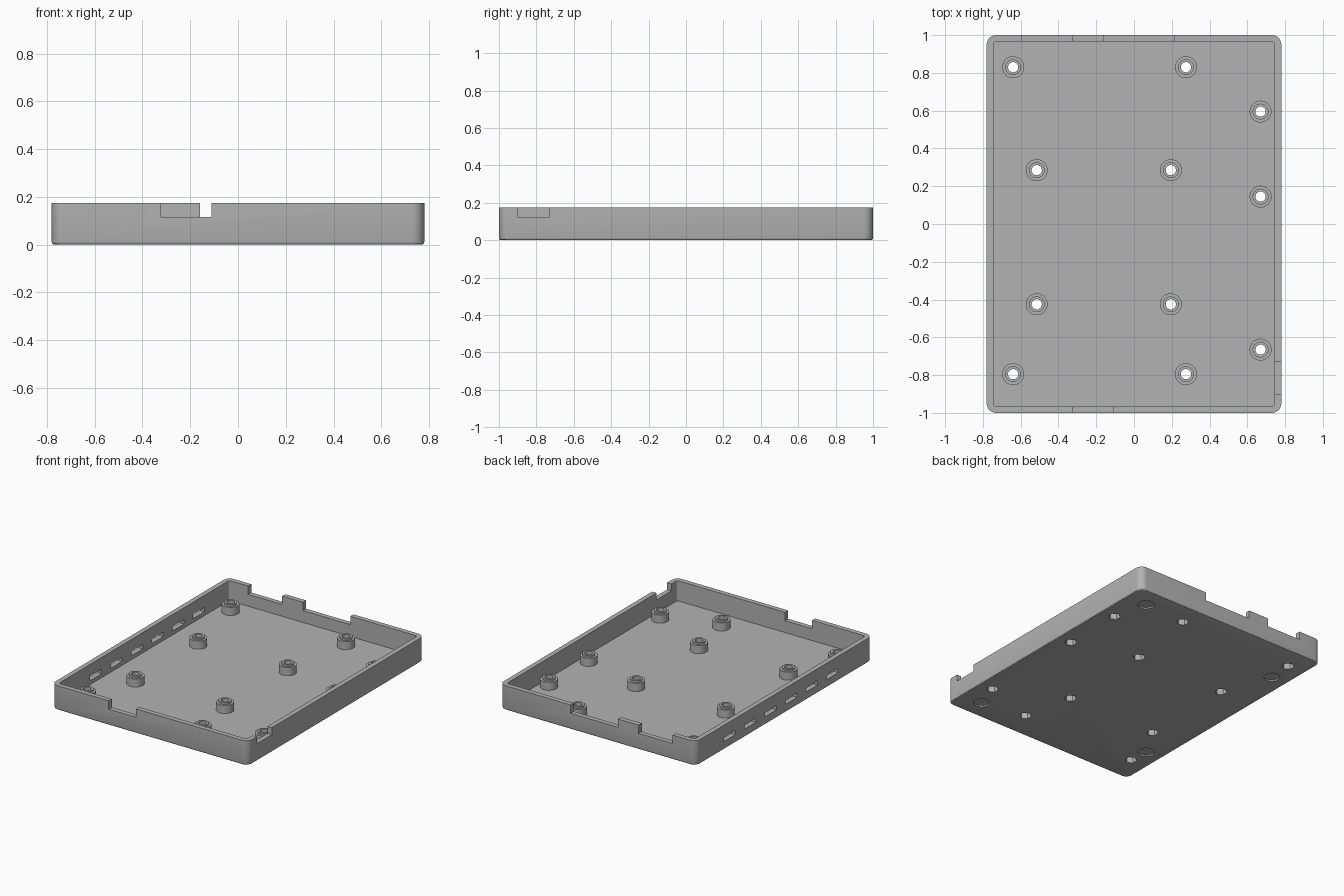
import bpy, bmesh, math
from mathutils import Matrix

cube = bpy.data.objects.get("Cube")
if cube:
    bpy.data.objects.remove(cube, do_unlink=True)

W, D, H = 1.56, 2.0, 0.175
WALL, FLOOR, TOP = 0.035, 0.03, 0.1

grey = bpy.data.materials.new("plain grey")
grey.use_nodes = True
colour = (0.45, 0.45, 0.45, 1)
grey.diffuse_color = colour
grey.node_tree.nodes["Principled BSDF"].inputs["Base Color"].default_value = colour


def make(name, bm):
    bmesh.ops.recalc_face_normals(bm, faces=bm.faces)
    mesh = bpy.data.meshes.new(name)
    bm.to_mesh(mesh)
    bm.free()
    mesh.materials.append(grey)
    ob = bpy.data.objects.new(name, mesh)
    bpy.context.collection.objects.link(ob)
    return ob


def add_box(bm, x0, x1, y0, y1, z0, z1):
    m = Matrix.Translation(((x0 + x1) / 2, (y0 + y1) / 2, (z0 + z1) / 2))
    m = m @ Matrix.Diagonal((x1 - x0, y1 - y0, z1 - z0, 1))
    return bmesh.ops.create_cube(bm, size=1, matrix=m)["verts"]


def add_cylinder(bm, x, y, r, z0, z1, sides=32):
    bmesh.ops.create_cone(bm, cap_ends=True, segments=sides, radius1=r, radius2=r,
                          depth=z1 - z0, matrix=Matrix.Translation((x, y, (z0 + z1) / 2)))


def rounded_box(name, w, d, z0, z1, radius, bottom):
    bm = bmesh.new()
    add_box(bm, -w / 2, w / 2, -d / 2, d / 2, z0, z1)
    upright = [e for e in bm.edges if abs(e.verts[0].co.z - e.verts[1].co.z) > 0.01]
    bmesh.ops.bevel(bm, geom=upright, offset=radius, segments=8, profile=0.5, affect='EDGES')
    if bottom:
        low = [e for e in bm.edges if all(v.co.z < z0 + 0.001 for v in e.verts)]
        bmesh.ops.bevel(bm, geom=low, offset=bottom, segments=3, profile=0.5, affect='EDGES')
    return make(name, bm)


def combine(target, other, operation):
    mod = target.modifiers.new(operation, 'BOOLEAN')
    mod.operation, mod.object, mod.solver = operation, other, 'EXACT'
    bpy.ops.object.select_all(action='DESELECT')
    bpy.context.view_layer.objects.active = target
    target.select_set(True)
    bpy.ops.object.modifier_apply(modifier=mod.name)
    bpy.data.objects.remove(other, do_unlink=True)


# Open tray
tray = rounded_box("tray", W, D, 0, H, 0.05, 0.012)
combine(tray, rounded_box("cavity", W - 2 * WALL, D - 2 * WALL, FLOOR, H + 0.1, 0.015, 0),
        'DIFFERENCE')

# Stepped screw bosses
posts = [(x, y) for x in (-0.64, 0.275) for y in (0.83, -0.795)]
posts += [(x, y) for x in (-0.515, 0.195) for y in (0.285, -0.425)]
posts += [(0.67, y) for y in (0.595, 0.145, -0.665)]
for radius, top in ((0.058, TOP - 0.012), (0.042, TOP)):
    bm = bmesh.new()
    for x, y in posts:
        add_cylinder(bm, x, y, radius, FLOOR - 0.01, top)
    combine(tray, make("bosses", bm), 'UNION')

# Screw holes
bm = bmesh.new()
for x, y in posts:
    add_cylinder(bm, x, y, 0.027, -0.1, H)
combine(tray, make("screw_holes", bm), 'DIFFERENCE')

# Hexagonal nut pockets and shallow foot recesses underneath
bm = bmesh.new()
for x, y in posts:
    add_cylinder(bm, x, y, 0.041, -0.1, 0.05, 6)
for x, y in ((0.61, 0.85), (-0.65, 0.65)):
    for side in (1, -1):
        add_cylinder(bm, x, y * side, 0.054, -0.1, 0.01)
combine(tray, make("underside_pockets", bm), 'DIFFERENCE')

# Rim notches for connectors
bm = bmesh.new()
add_box(bm, -0.325, -0.11, -1.1, -0.95, 0.115, 0.3)
add_box(bm, 0.735, 0.9, -0.9, -0.73, 0.125, 0.3)
add_box(bm, -0.595, -0.325, 0.95, 1.1, 0.115, 0.3)
add_box(bm, -0.16, 0.215, 0.95, 1.1, 0.115, 0.3)
# Row of vent slots
for i in range(6):
    y = 0.62 - i * 0.233
    add_box(bm, -0.9, -0.735, y - 0.065, y + 0.065, 0.058, 0.09)
combine(tray, make("notches", bm), 'DIFFERENCE')

bpy.ops.object.select_all(action='DESELECT')
tray.select_set(True)
bpy.context.view_layer.objects.active = tray
bpy.ops.object.shade_smooth_by_angle(angle=math.radians(30))
